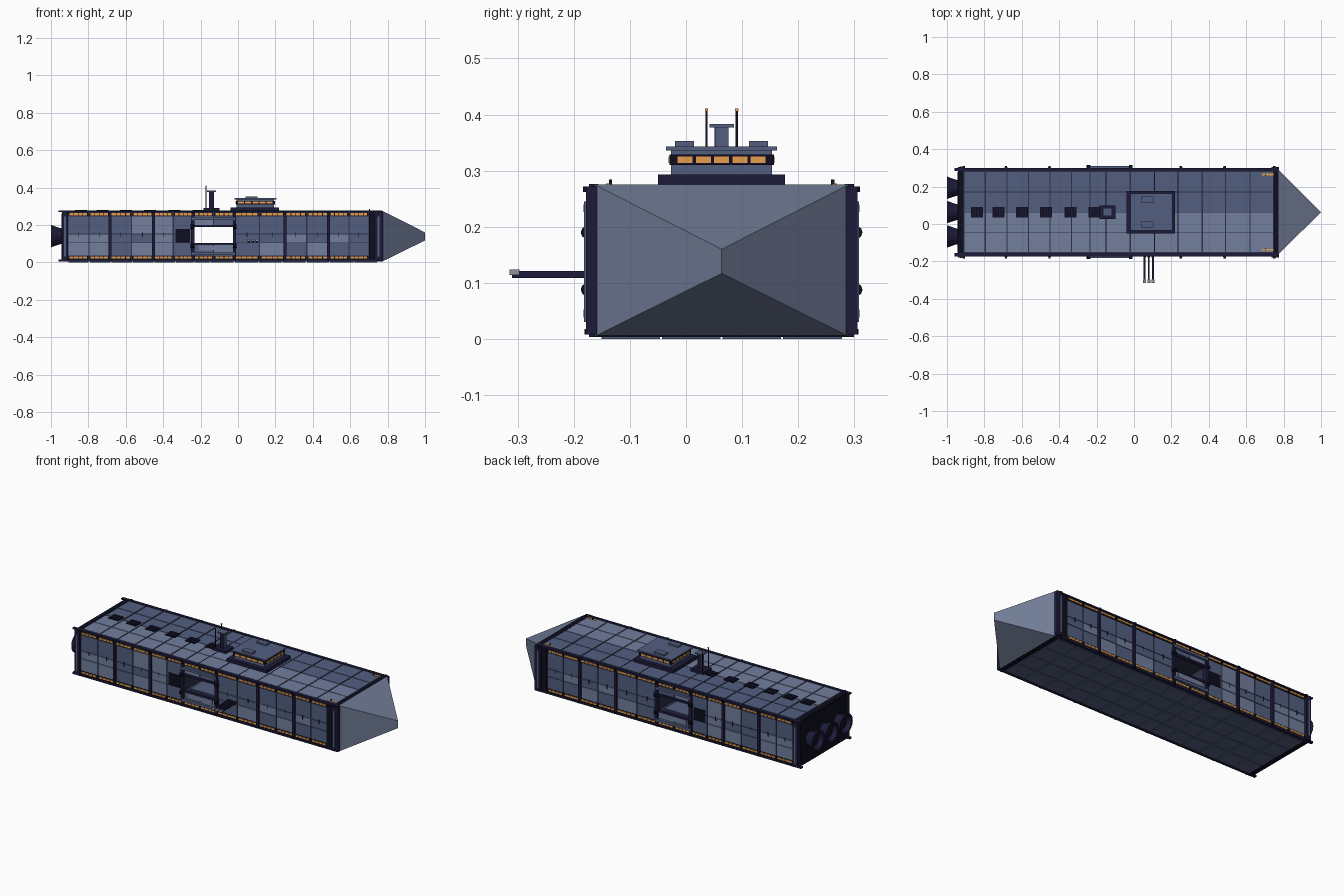
import bpy, bmesh, math, random
from mathutils import Vector

if "Cube" in bpy.data.objects:
    bpy.data.objects.remove(bpy.data.objects["Cube"])
random.seed(4)
C = 0.0635                                   # hull centre line in y


def mat(name, r, g, b):
    lin = [((c / 255 + 0.055) / 1.055) ** 2.4 if c > 10 else c / 3295 for c in (r, g, b)]
    m = bpy.data.materials.new(name)
    m.diffuse_color = (*lin, 1)
    m.use_nodes = True
    m.node_tree.nodes["Principled BSDF"].inputs["Base Color"].default_value = m.diffuse_color
    return m


LIGHT = mat("light_plate", 114, 126, 158)
MID = mat("mid_plate", 82, 95, 128)
NOSE = mat("nose_grey", 112, 123, 149)
NAVY = mat("navy_frame", 29, 27, 58)
BLACK = mat("black_recess", 13, 13, 30)
SEAM = mat("seam_grey", 44, 50, 68)
AMBER = mat("amber_window", 236, 162, 82)
PALE = mat("pale_metal", 140, 146, 152)


def finish(name, bm, m):
    bmesh.ops.recalc_face_normals(bm, faces=bm.faces)
    me = bpy.data.meshes.new(name)
    bm.to_mesh(me)
    bm.free()
    me.materials.append(m)
    ob = bpy.data.objects.new(name, me)
    bpy.context.collection.objects.link(ob)
    return ob


def boxes(name, m, items):
    """One object made of boxes (x0, x1, y0, y1, z0, z1)."""
    bm = bmesh.new()
    for x0, x1, y0, y1, z0, z1 in items:
        vs = bmesh.ops.create_cube(bm, size=1)["verts"]
        for v in vs:
            v.co = Vector((x0 + (v.co.x + .5) * (x1 - x0), y0 + (v.co.y + .5) * (y1 - y0),
                           z0 + (v.co.z + .5) * (z1 - z0)))
    return finish(name, bm, m)


def both(x0, x1, d0, d1, z0, z1):
    """The same box on both flanks, d measured from the centre line."""
    return [(x0, x1, C - d1, C - d0, z0, z1), (x0, x1, C + d0, C + d1, z0, z1)]


def lathe_x(name, m, prof, y, z, n=16):
    """Revolve (x, radius) points around an axis along x."""
    bm = bmesh.new()
    rings = [[bm.verts.new((x, y + r * math.cos(2 * math.pi * i / n), z + r * math.sin(2 * math.pi * i / n)))
              for i in range(n)] for x, r in prof]
    for a, b in zip(rings, rings[1:]):
        for i in range(n):
            bm.faces.new((a[i], a[(i + 1) % n], b[(i + 1) % n], b[i]))
    bm.faces.new(rings[-1])
    return finish(name, bm, m)


# hull core, left open for the hangar that runs right through
D = 0.226
H0, H1 = -0.232, -0.026
boxes("hull_core", SEAM, [(-0.936, H0, C - D, C + D, 0.005, 0.27), (H1, 0.77, C - D, C + D, 0.005, 0.27),
                          (H0, H1, C - D, C + D, 0.005, 0.10), (H0, H1, C - D, C + D, 0.19, 0.27)])

# wedge nose ending in a short vertical edge
bm = bmesh.new()
base = [bm.verts.new((0.772, C + y, z)) for y, z in ((-D, .005), (D, .005), (D, .275), (-D, .275))]
lo, hi = bm.verts.new((1, C, .117)), bm.verts.new((1, C, .16))
for f in ([base[0], base[1], lo], [base[2], base[3], hi], [base[1], base[2], hi, lo],
          [base[3], base[0], lo, hi], base):
    bm.faces.new(f)
finish("nose", bm, NOSE)

# deck and belly plates
cols = [-0.91, -0.795, -0.68, -0.565, -0.45, -0.335, -0.235, -0.15, -0.02, 0.11, 0.235, 0.365, 0.49, 0.62, 0.745]
rows = [C - 0.216 + 0.108 * i for i in range(5)]
g = 0.003
light_deck, mid_deck, belly = [], [], []
for x0, x1 in zip(cols, cols[1:]):
    for j in range(4):
        b = (x0 + g, x1 - g, rows[j] + g * .6, rows[j + 1] - g * .6)
        (light_deck if j < 2 else mid_deck).append((*b, 0.269, 0.275))
        belly.append((*b, 0.0, 0.006))
boxes("deck_plates_light", LIGHT, light_deck)
boxes("deck_plates_mid", MID, mid_deck)
boxes("belly_plates", MID, belly)
boxes("deck_joints", BLACK, [(x - .003, x + .003, C - .216, C + .216, .268, .2755) for x in (-0.15, 0.11, 0.235)])

# flank plates in rows, with amber window strips above and below
ribs = [-0.91, -0.685, -0.452, -0.24, -0.02, 0.25, 0.485, 0.70]
light, mid, strip, win, slots = [], [], [], [], []
for k, (a, b) in enumerate(zip(ribs, ribs[1:])):
    for x0, x1 in ((a, (a + b) / 2), ((a + b) / 2, b)):
        spans = ((0.036, 0.098), (0.192, 0.245)) if k == 3 else ((0.036, 0.104), (0.107, 0.150), (0.153, 0.245))
        for z0, z1 in spans:
            (light if random.random() < 0.35 else mid).extend(both(x0 + g, x1 - g, .22, .231, z0, z1))
        if k != 3:
            xm = (x0 + x1) / 2
            slots += both(xm - .002, xm + .002, .228, .233, 0.135, 0.160)
        for z in (0.026, 0.257):
            strip += both(x0 + g, x1 - g, .22, .231, z - .009, z + .009)
            w = (x1 - x0 - .016) / 4
            for i in range(4):
                xs = x0 + .008 + i * w
                win += both(xs + .0015, xs + w - .0015, .228, .2345, z - .0055, z + .0055)
boxes("flank_plates_light", LIGHT, light)
boxes("flank_plates_mid", MID, mid)
boxes("window_strips", BLACK, strip)
boxes("flank_windows", AMBER, win)
boxes("flank_slots", BLACK, slots)
boxes("flank_dark_panels", BLACK, both(-0.335, -0.256, .22, .234, 0.105, 0.178))

# ribs, long rails and end collars
boxes("flank_ribs", NAVY, [q for x in ribs[1:-1] for q in both(x - .008, x + .008, .22, .241, .008, .272)])
boxes("rib_studs", BLACK, [q for x in ribs[:-1] + [0.75] for q in both(x - .006, x + .006, .23, .247, .262, .272)
                           + both(x - .006, x + .006, .23, .244, .008, .018)])
boxes("edge_rails", NAVY, both(-0.96, 0.77, .219, .236, .268, .276) + both(-0.96, 0.77, .219, .236, .004, .014))
boxes("front_collar", NAVY, both(0.735, 0.776, .22, .242, .008, .272))
boxes("front_collar_band", BLACK, [(0.745, 0.774, C - .224, C + .224, .004, .2735)])
boxes("rear_collar", NAVY, both(-0.942, -0.91, .22, .242, .008, .272))
boxes("rear_collar_band", BLACK, [(-0.94, -0.912, C - .22, C + .22, .004, .273)])
boxes("collar_recess", BLACK, both(0.70, 0.735, .22, .236, .014, .266))
boxes("collar_pipes", MID, [q for x in (-0.925, 0.752) for q in both(x - .005, x + .005, .24, .245, .03, .245)])
boxes("rear_plate", BLACK, [(-0.943, -0.93, C - .215, C + .215, .015, .262)])

# engine bells
for i, y in enumerate((-0.13, 0, 0.13)):
    lathe_x(f"engine_bell_{i}", NAVY, [(-0.935, .04), (-0.955, .044), (-1, .06), (-1, .05), (-0.975, .04)], C + y, .14)
    lathe_x(f"engine_core_{i}", BLACK, [(-0.95, .036), (-0.978, .03), (-0.985, .012)], C + y, .14)

# hangar frame, clamps, lips and platform
boxes("hangar_frame", NAVY, both(-0.25, H0, .21, .243, .05, .225) + both(H1, -0.01, .21, .243, .05, .225)
      + both(H0, H1, .215, .238, .188, .2) + both(H0, H1, .215, .238, .092, .103))
for i, (x, z, s) in enumerate((x, z, s) for x in (-0.243, -0.017) for z in (.088, .19) for s in (-1, 1)):
    lathe_x(f"hangar_clamp_{i}", BLACK, [(x - .01, .003), (x - .01, .012), (x + .01, .012), (x + .01, .003)],
            C + s * .239, z, 10)
boxes("hangar_lips", MID, both(-0.245, -0.015, .23, .246, .226, .24) + both(-0.245, -0.015, .23, .246, .038, .053))
boxes("hangar_platform", LIGHT, both(-0.21, -0.05, .22, .236, .062, .09))
boxes("hangar_floor_marks", MID, [(-0.21, -0.05, C - .2, C + .2, .098, .103)])

# deck vents with slats
vents = [-0.84, -0.725, -0.6, -0.47, -0.34, -0.21]
boxes("deck_vents", BLACK, [(x - .032, x + .032, C - .028, C + .028, .272, .279) for x in vents])
boxes("vent_slats", NAVY, [(x + o - .003, x + o + .003, C - .025, C + .025, .278, .281)
                           for x in vents for o in (-.021, -.007, .007, .021)])
boxes("deck_lamps", AMBER, both(0.685, 0.745, .197, .206, .274, .277))
boxes("deck_lamp_posts", BLACK, both(0.70, 0.706, .195, .201, .274, .284))

# bridge
boxes("bridge_base", NAVY, [(-0.04, 0.22, C - .113, C + .113, .272, .293)])
boxes("bridge_body", MID, [(-0.008, 0.193, C - .09, C + .09, .29, .337)])
boxes("bridge_band", BLACK, [(-0.012, 0.197, C - .093, C + .093, .31, .329)])
boxes("bridge_roof", MID, [(-0.02, 0.205, C - .099, C + .099, .336, .343)])
boxes("bridge_roof_units", MID, [(0.04, 0.105, C + s * .066 - .017, C + s * .066 + .017, .342, .353) for s in (-1, 1)])
bw = []
for i in range(5):
    x, y = 0.0925 + (i - 2) * .038, C + (i - 2) * .0325
    bw += both(x - .016, x + .016, .09, .0945, .3135, .3255)
    bw += [(0.194, 0.1985, y - .0135, y + .0135, .3135, .3255), (-0.0135, -0.01, y - .0135, y + .0135, .3135, .3255)]
boxes("bridge_windows", AMBER, bw)

# sensor mast with two antennas
boxes("mast_base", NAVY, [(-0.185, -0.098, C - .036, C + .036, .272, .29)])
boxes("mast_column", MID, [(-0.155, -0.127, C - .011, C + .011, .285, .378)])
boxes("mast_cheeks", NAVY, both(-0.154, -0.128, .01, .0125, .285, .377))
boxes("mast_cap", MID, [(-0.165, -0.118, C - .022, C + .022, .377, .383)])
boxes("antennas", BLACK, both(-0.173, -0.169, .025, .029, .28, .409))
boxes("antenna_tips", AMBER, both(-0.174, -0.168, .024, .03, .406, .411))

# triple gun on the front flank
gx = (0.057, 0.079, 0.101)
boxes("gun_sockets", NAVY, [(x - .007, x + .007, C - .243, C - .22, .107, .123) for x in gx])
boxes("gun_barrels", NAVY, [(x - .005, x + .005, -0.31, -0.17, .109, .121) for x in gx])
boxes("gun_muzzles", PALE, [(x - .008, x + .008, -0.315, -0.297, .114, .124) for x in gx])
